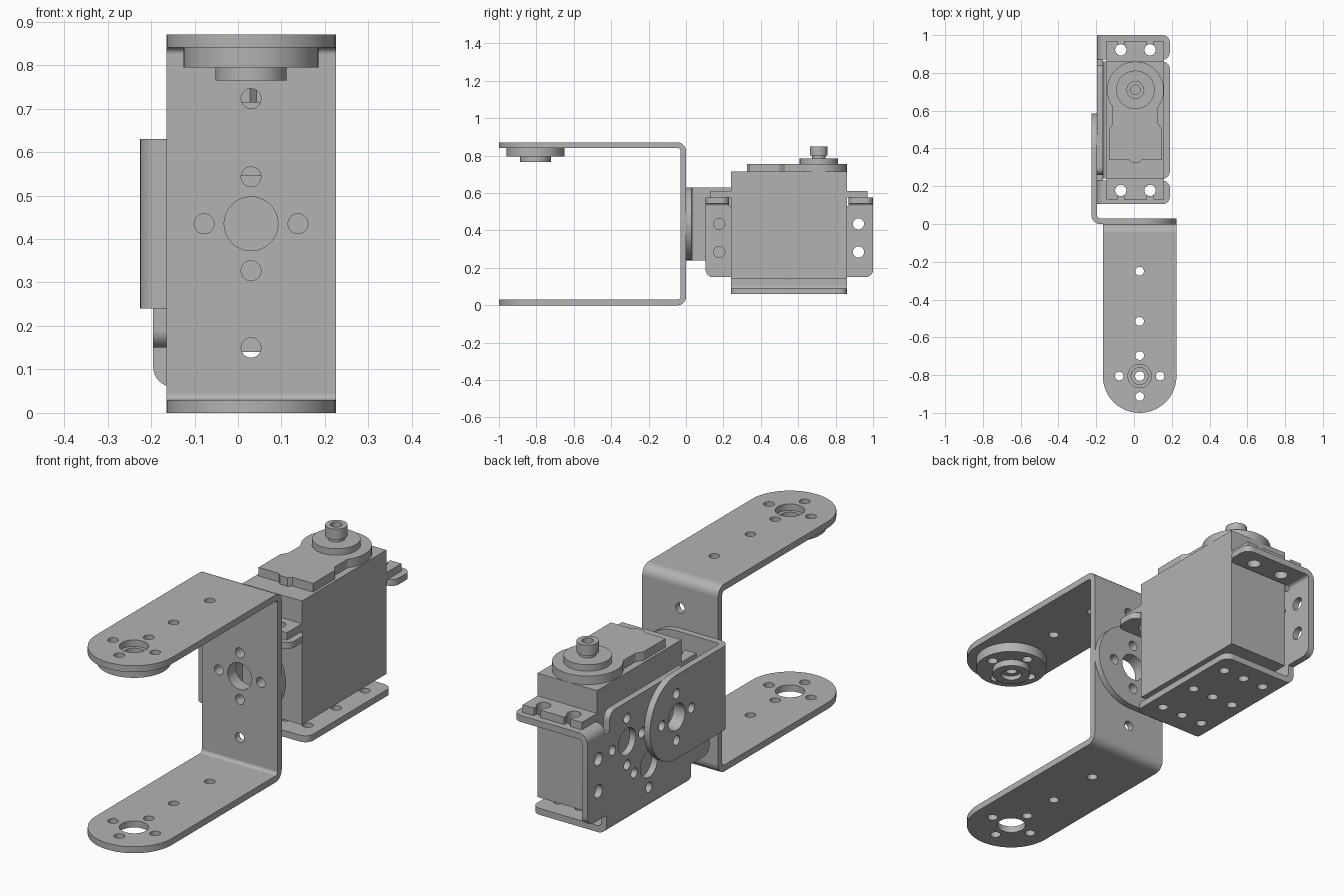
import bpy, bmesh
from math import pi, cos, sin, tan, acos
from mathutils import Vector

cube = bpy.data.objects.get("Cube")
if cube:
    bpy.data.objects.remove(cube, do_unlink=True)

grey = bpy.data.materials.new("matte grey")
grey.use_nodes = True
COLOUR = (0.45, 0.45, 0.45, 1)
grey.diffuse_color = COLOUR
grey.node_tree.nodes["Principled BSDF"].inputs["Base Color"].default_value = COLOUR

T = 0.03     # sheet thickness
R = 0.045    # outer bend radius
SMALL, BIG, PITCH = 0.023, 0.062, 0.108

# which world axes the profile's u, v and depth follow
AXES = {"x": lambda u, v, w: (w, u, v),
        "y": lambda u, v, w: (u, w, v),
        "z": lambda u, v, w: (u, v, w)}


def arc(cu, cv, r, a0, a1, n):
    return [(cu + r * cos(a0 + (a1 - a0) * i / n), cv + r * sin(a0 + (a1 - a0) * i / n))
            for i in range(n + 1)]


def circle(cu, cv, r, n=32):
    return arc(cu, cv, r, 0, 2 * pi, n)[:-1]


def outline(corners):
    """Polygon of (u, v, radius) corners, each filleted by its radius."""
    pts = []
    for i, (u, v, r) in enumerate(corners):
        p = Vector((u, v))
        if not r:
            pts.append((u, v))
            continue
        a = (Vector(corners[i - 1][:2]) - p).normalized()
        b = (Vector(corners[(i + 1) % len(corners)][:2]) - p).normalized()
        half = acos(max(-1, min(1, a.dot(b)))) / 2
        c = p + (a + b).normalized() * r / sin(half)
        start, end = p + a * r / tan(half) - c, p + b * r / tan(half) - c
        sweep = -start.angle_signed(end)
        for k in range(13):
            t = sweep * k / 12
            pts.append((c.x + start.x * cos(t) - start.y * sin(t),
                        c.y + start.x * sin(t) + start.y * cos(t)))
    return pts


def rect(u0, u1, v0, v1, r_low=0, r_high=0):
    """Rectangle with separate corner radii at the u0 and u1 ends."""
    return outline([(u0, v0, r_low), (u1, v0, r_high), (u1, v1, r_high), (u0, v1, r_low)])


def plate(axis, w0, w1, shape, holes=()):
    """Extrude a profile with holes from w0 to w1 along an axis."""
    cu = bpy.data.curves.new("profile", "CURVE")
    cu.dimensions, cu.fill_mode, cu.extrude = "2D", "BOTH", (w1 - w0) / 2
    for pts in [shape, *holes]:
        s = cu.splines.new("POLY")
        s.points.add(len(pts) - 1)
        for q, (u, v) in zip(s.points, pts):
            q.co = (u, v, 0, 1)
        s.use_cyclic_u = True
    ob = bpy.data.objects.new("profile", cu)
    me = bpy.data.meshes.new_from_object(ob)
    bm = bmesh.new()
    bm.from_mesh(me)
    for v in bm.verts:
        v.co = AXES[axis](v.co.x, v.co.y, v.co.z + (w0 + w1) / 2)
    bmesh.ops.remove_doubles(bm, verts=bm.verts, dist=1e-5)
    bmesh.ops.recalc_face_normals(bm, faces=bm.faces)
    me.clear_geometry()
    bm.to_mesh(me)
    bm.free()
    bpy.data.objects.remove(ob)
    bpy.data.curves.remove(cu)
    return me


def bend(axis, w0, w1, cu, cv, a0):
    """Quarter-round sheet bend starting at angle a0."""
    ring = arc(cu, cv, R, a0, a0 + pi / 2, 8) + arc(cu, cv, R - T, a0 + pi / 2, a0, 8)
    return plate(axis, w0, w1, ring)


def part(name, pieces):
    bm = bmesh.new()
    for me in pieces:
        bm.from_mesh(me)
        bpy.data.meshes.remove(me)
    me = bpy.data.meshes.new(name)
    bm.to_mesh(me)
    bm.free()
    me.materials.clear()
    me.materials.append(grey)
    for p in me.polygons:
        p.material_index = 0
    ob = bpy.data.objects.new(name, me)
    bpy.context.collection.objects.link(ob)
    bpy.ops.object.select_all(action="DESELECT")
    ob.select_set(True)
    bpy.context.view_layer.objects.active = ob
    bpy.ops.object.shade_smooth_by_angle()
    return ob


def cross(u, v, big=BIG):
    """Centre hole with four small holes around it."""
    return [circle(u, v, big)] + [circle(u + PITCH * a, v + PITCH * b, SMALL, 20)
                                  for a, b in ((1, 0), (-1, 0), (0, 1), (0, -1))]


# long U bracket
X0, X1, XC, YC, H, ZC = -0.165, 0.225, 0.03, -0.805, 0.87, 0.435
HALF = (X1 - X0) / 2
arm = outline([(X0, -1, HALF - 0.0005), (X1, -1, HALF - 0.0005), (X1, -R, 0), (X0, -R, 0)])
arm_holes = cross(XC, YC) + [circle(XC, y, SMALL, 20) for y in (-0.515, -0.25)]
part("u_bracket", [
    plate("z", 0, T, arm, arm_holes),
    plate("z", H - T, H, arm, arm_holes),
    plate("y", -T, 0, rect(X0, X1, R, H - R),
          cross(XC, ZC) + [circle(XC, z, SMALL, 20) for z in (0.15, 0.723)]),
    bend("x", X0, X1, -R, R, -pi / 2),
    bend("x", X0, X1, -R, H - R, 0)])

# round horn under the upper arm
part("horn_disc", [
    plate("z", 0.795, H - T, circle(XC, YC, 0.155, 48), cross(XC, YC, 0.045)),
    plate("z", 0.765, 0.795, circle(XC, YC, 0.082, 40), [circle(XC, YC, 0.045)]),
    plate("z", 0.785, 0.815, circle(XC, YC, 0.045), [circle(XC, YC, 0.025)])])

# L bracket joining the U bracket to the motor bracket
LX, Z0, Z1 = -0.225, 0.24, 0.63
part("l_bracket", [
    plate("y", 0, T, rect(LX + R, X1, Z0, Z1, 0, HALF - 0.0005), cross(XC, ZC)),
    plate("x", LX, LX + T, rect(R, 0.585, Z0, Z1, 0, HALF - 0.0005), cross(0.39, ZC)),
    bend("z", Z0, Z1, LX + R, R, pi)])

# motor bracket: side sheet, floor and two ear flanges
BX, BX1, YA, YB = -0.195, 0.19, 0.24, 0.86
EARS = ((0.105, 0.23, 0.178), (0.87, 1.0, 0.922))
side = outline([(YA, 0.105, 0), (YB, 0.105, 0), (YB, 0.15, 0), (1, 0.15, 0.04), (1, 0.53, 0),
                (0.87, 0.53, 0), (0.84, 0.53, 0), (0.84, 0.62, 0.04), (0.26, 0.62, 0.04),
                (0.26, 0.53, 0), (0.105, 0.53, 0), (0.105, 0.15, 0.04), (YA, 0.15, 0)])
side_holes = cross(0.71, ZC) + cross(0.39, ZC) + cross(0.55, 0.27)
side_holes += [circle(e[2], z, 0.03, 20) for e in EARS for z in (0.285, ZC)]
floor_holes = [circle(0.01 + a, 0.55 + b, SMALL, 20)
               for b in (-0.21, 0, 0.21) for a in (-0.11, 0, 0.11)]
pieces = [plate("x", BX, BX + T, side, side_holes),
          plate("z", 0.06, 0.09, outline([(BX + R, YA, 0), (BX1, YA, 0.04),
                                          (BX1, YB, 0.04), (BX + R, YB, 0)]), floor_holes),
          bend("y", YA, YB, BX + R, 0.06 + R, pi)]
for y0, y1, yc in EARS:
    pieces += [plate("z", 0.545, 0.575, rect(BX + R, BX1, y0, y1, 0, 0.04),
                     [circle(x, yc, 0.03, 20) for x in (-0.07, 0.085)]),
               bend("y", y0, y1, BX + R, 0.575 - R, pi / 2)]
part("motor_bracket", pieces)

# motor body and lid
MX0, MX1, MC, GY = -0.145, 0.16, 0.0075, 0.71
part("motor_body", [plate("z", 0.14, 0.715, rect(MX0, MX1, YA, YB))])
half_lid = [(0.02, 0.325), (0.035, 0.34), (0.14, 0.34), (0.14, 0.5), (0.12, 0.53), (0.12, 0.62)]
lid = [(MC + u, v) for u, v in half_lid] + arc(MC, GY, 0.15, -0.64, pi + 0.64, 32)
lid += [(MC - u, v) for u, v in reversed(half_lid)]
part("motor_lid", [plate("z", 0.715, 0.755, lid)])

# slotted mounting ears on both ends of the motor
for name, y_in, y_out, hole in (("front", YA, 0.13, 0.178), ("back", YB, 0.97, 0.922)):
    d = 1 if y_out > y_in else -1
    pts = [(MX0, y_in), (MX0, y_out)]
    for x in (-0.07, 0.085):
        slot = arc(0, 0, 0.03, pi * 0.5 + 0.6, pi * 2.5 - 0.6, 20)
        pts += [(x - 0.017, y_out)] + [(x + u, hole + d * v) for u, v in slot]
        pts += [(x + 0.017, y_out)]
    pts += [(MX1, y_out), (MX1, y_in)]
    part(name + "_motor_ear", [plate("z", 0.575, 0.61, pts)])

# output boss and hollow shaft
part("output_shaft", [
    plate("z", 0.755, 0.785, circle(MC, GY, 0.102, 40)),
    plate("z", 0.785, 0.8, circle(MC, GY, 0.036)),
    plate("z", 0.8, 0.85, circle(MC, GY, 0.047), [circle(MC, GY, 0.025)])])
